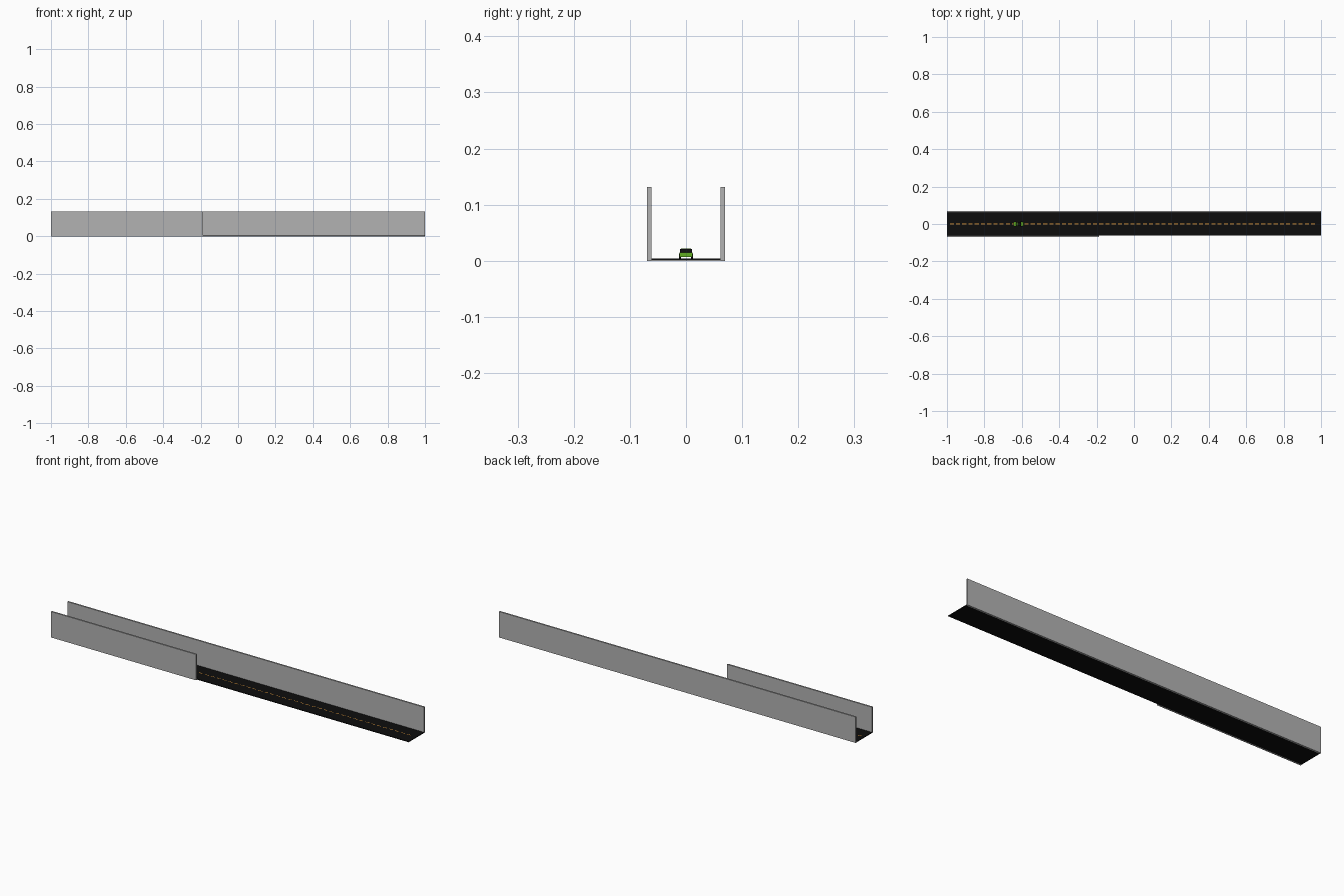
import bpy, bmesh, math
from mathutils import Matrix

if "Cube" in bpy.data.objects:
    bpy.data.objects.remove(bpy.data.objects["Cube"])


def material(name, rgb):
    m = bpy.data.materials.new(name)
    m.diffuse_color = (*rgb, 1)
    m.use_nodes = True
    m.node_tree.nodes["Principled BSDF"].inputs["Base Color"].default_value = m.diffuse_color
    return m


GREY = material("wall grey", (0.45, 0.45, 0.45))
BLACK = material("asphalt black", (0.004, 0.004, 0.004))
ORANGE = material("line orange", (0.8, 0.35, 0.05))
GREEN = material("car green", (0.12, 0.42, 0.015))
DARK = material("glass and tyre black", (0.005, 0.005, 0.005))


def finish(name, bm, mat):
    mesh = bpy.data.meshes.new(name)
    bmesh.ops.recalc_face_normals(bm, faces=bm.faces)
    bm.to_mesh(mesh)
    bm.free()
    mesh.materials.append(mat)
    ob = bpy.data.objects.new(name, mesh)
    bpy.context.collection.objects.link(ob)
    return ob


def add_box(bm, x, y, z):
    """Box from three (low, high) ranges."""
    size = [b - a for a, b in (x, y, z)]
    mid = [(a + b) / 2 for a, b in (x, y, z)]
    bmesh.ops.create_cube(bm, size=1, matrix=Matrix.Translation(mid) @ Matrix.Diagonal((*size, 1)))


def box(name, mat, x, y, z):
    bm = bmesh.new()
    add_box(bm, x, y, z)
    return finish(name, bm, mat)


# Road and its two walls
box("road", BLACK, (-1, 1), (-0.0615, 0.0615), (0.0005, 0.004))
box("back_wall", GREY, (-1, 1), (0.0615, 0.0695), (0, 0.131))
box("front_wall", GREY, (-1, -0.187), (-0.0695, -0.0615), (0, 0.131))

# Dashed centre line
bm = bmesh.new()
pitch, dash = 0.0333, 0.022
for i in range(59):
    x = -0.985 + i * pitch
    add_box(bm, (x, x + dash), (-0.0018, 0.0018), (0.0038, 0.0043))
finish("centre_line", bm, ORANGE)

# Car: body, cabin tapering upwards, wheels
CX = -0.618
box("car_body", GREEN, (CX - 0.027, CX + 0.027), (-0.0115, 0.0115), (0.0065, 0.0145))
cabin = box("car_cabin", DARK, (CX - 0.014, CX + 0.014), (-0.011, 0.011), (0.0145, 0.021))
for v in cabin.data.vertices:
    if v.co.z > 0.018:
        v.co.x = CX + (v.co.x - CX) * 0.75
box("car_roof", GREEN, (CX - 0.01, CX - 0.004), (-0.009, 0.009), (0.021, 0.0215))

bm = bmesh.new()
for sx in (-1, 1):
    for sy in (-1, 1):
        bmesh.ops.create_cone(
            bm, cap_ends=True, segments=16, radius1=0.0045, radius2=0.0045, depth=0.004,
            matrix=Matrix.Translation((CX + sx * 0.017, sy * 0.0105, 0.0085))
            @ Matrix.Rotation(math.pi / 2, 4, 'X'))
finish("car_wheels", bm, DARK)
